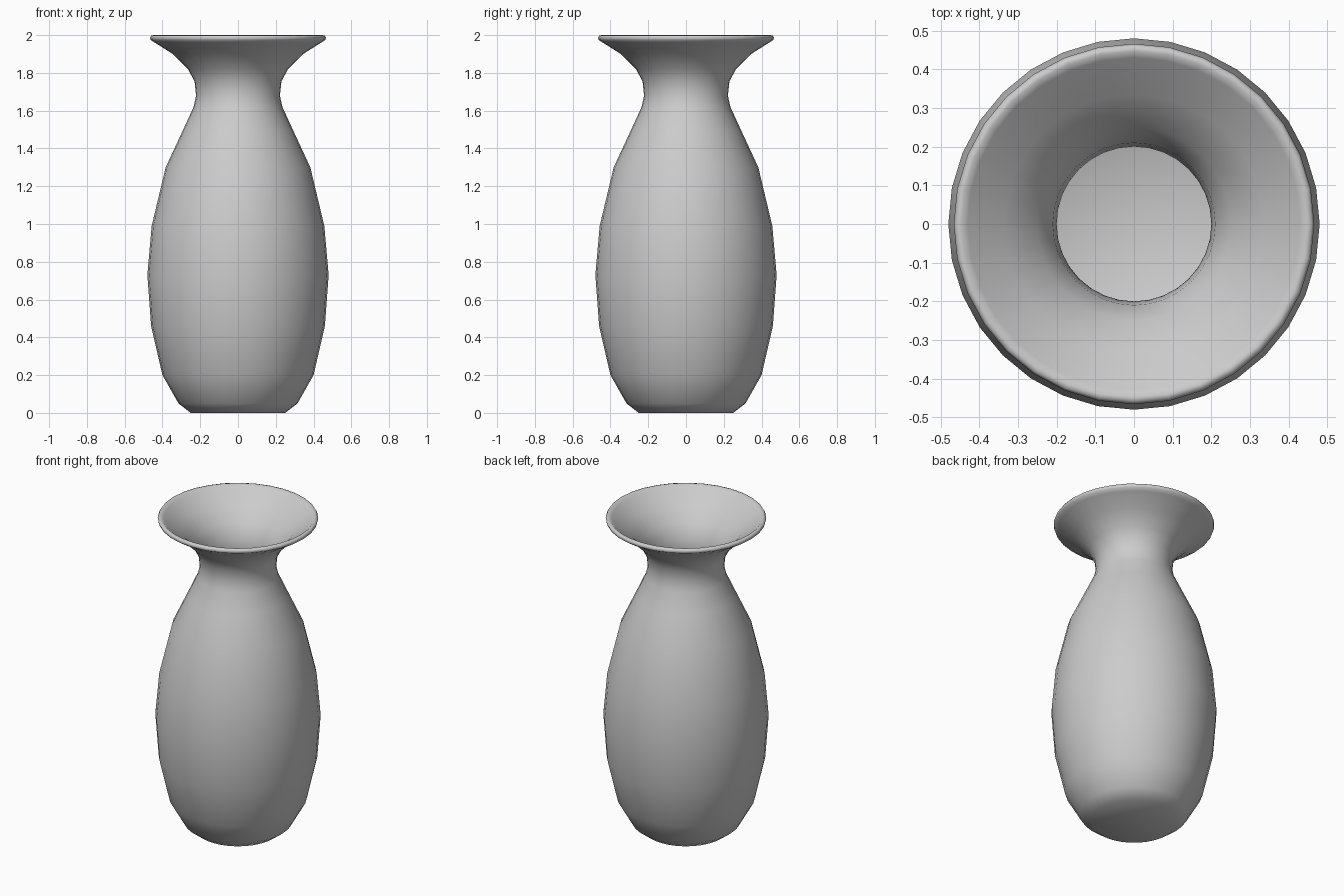
import bpy, bmesh
from math import cos, sin, pi

if "Cube" in bpy.data.objects:
    bpy.data.objects.remove(bpy.data.objects["Cube"])

SEGMENTS = 32

# outer wall, foot to rim (radius, height)
outer = [(0.25, 0), (0.315, 0.05), (0.40, 0.20), (0.46, 0.46), (0.48, 0.73),
         (0.457, 0.99), (0.383, 1.30), (0.29, 1.50), (0.235, 1.62), (0.222, 1.68),
         (0.23, 1.755), (0.265, 1.82), (0.345, 1.90), (0.44, 1.96)]
# rounded lip
lip = [(0.462, 1.974), (0.466, 1.987), (0.46, 1.997), (0.447, 2.0), (0.43, 1.985)]
# inner wall, rim to floor
inner = [(0.335, 1.92), (0.25, 1.835), (0.21, 1.76), (0.20, 1.68), (0.215, 1.615),
         (0.27, 1.49), (0.362, 1.295), (0.436, 0.985), (0.459, 0.73), (0.44, 0.465),
         (0.38, 0.21), (0.30, 0.065), (0.24, 0.022)]

# revolve the profile
bm = bmesh.new()
rings = [[bm.verts.new((r * cos(2 * pi * i / SEGMENTS), r * sin(2 * pi * i / SEGMENTS), z))
          for i in range(SEGMENTS)] for r, z in outer + lip + inner]
for a, b in zip(rings, rings[1:]):
    for i in range(SEGMENTS):
        j = (i + 1) % SEGMENTS
        bm.faces.new((a[i], a[j], b[j], b[i]))

# underside and inner floor as fans
for ring, z in ((rings[0], 0), (rings[-1], 0.02)):
    centre = bm.verts.new((0, 0, z))
    for i in range(SEGMENTS):
        bm.faces.new((ring[i], ring[(i + 1) % SEGMENTS], centre))
bmesh.ops.recalc_face_normals(bm, faces=bm.faces)
for f in bm.faces:
    f.smooth = True

mesh = bpy.data.meshes.new("vase")
bm.to_mesh(mesh)
bm.free()
bpy.context.collection.objects.link(bpy.data.objects.new("vase", mesh))
